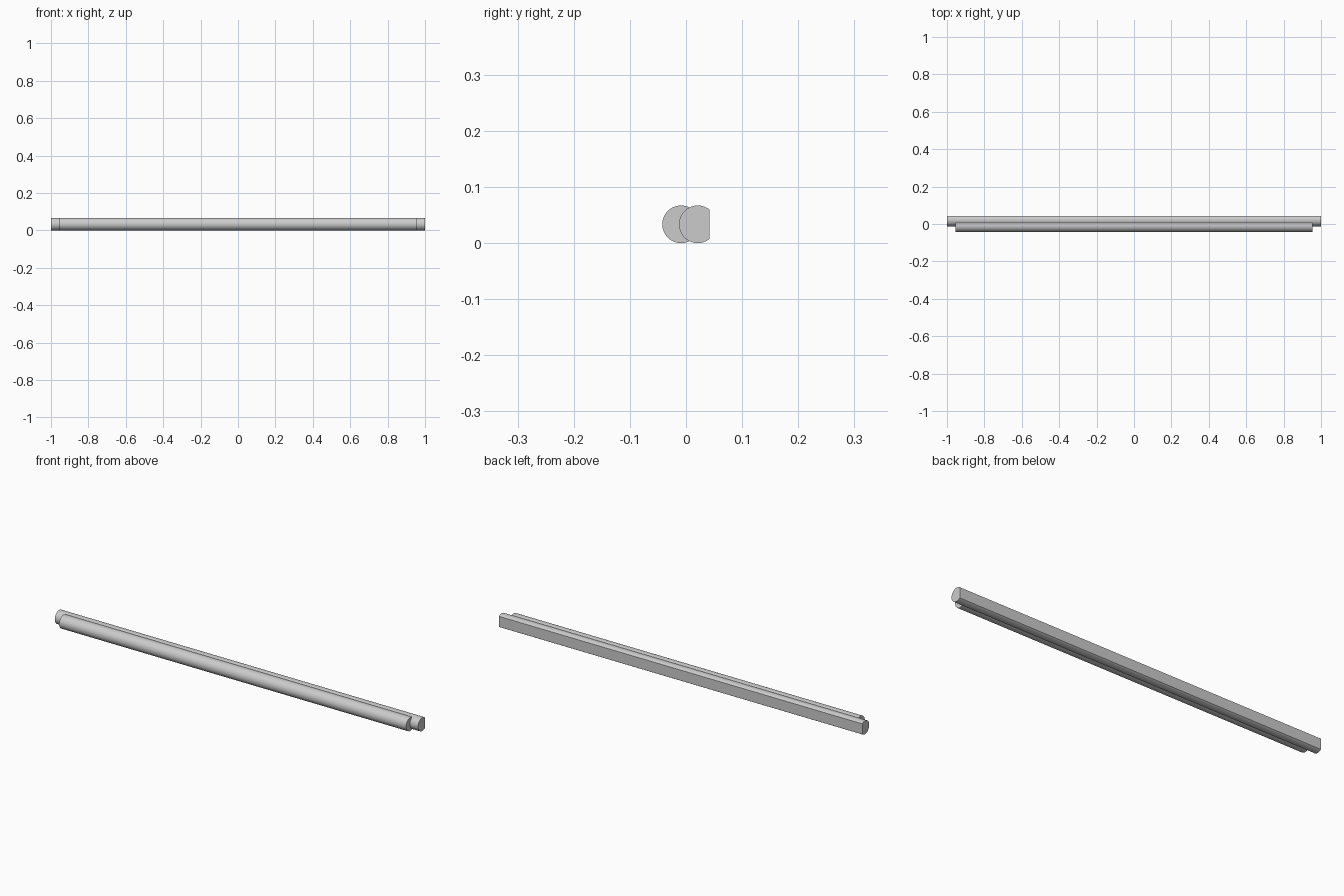
import bpy, bmesh, math

if "Cube" in bpy.data.objects:
    bpy.data.objects.remove(bpy.data.objects["Cube"])

R = 0.0335       # bar radius
FLAT = 0.021     # distance from axis to the flat back
SEGS = 48


def flat_backed_bar(name, half_len, y):
    # round profile with its back sliced flat, extruded along x
    a0 = math.acos(FLAT / R)
    angles = [a0 + (2 * math.pi - 2 * a0) * i / SEGS for i in range(SEGS + 1)]
    bm = bmesh.new()
    ring = [bm.verts.new((-half_len, y + R * math.cos(a), R + R * math.sin(a)))
            for a in angles]
    cap = bm.faces.new(ring)
    ext = bmesh.ops.extrude_face_region(bm, geom=[cap], use_keep_orig=True)
    bmesh.ops.translate(bm, vec=(2 * half_len, 0, 0),
                        verts=[v for v in ext["geom"] if isinstance(v, bmesh.types.BMVert)])
    bmesh.ops.recalc_face_normals(bm, faces=bm.faces)
    mesh = bpy.data.meshes.new(name)
    bm.to_mesh(mesh)
    bm.free()
    obj = bpy.data.objects.new(name, mesh)
    bpy.context.collection.objects.link(obj)
    bpy.ops.object.select_all(action="DESELECT")
    obj.select_set(True)
    bpy.context.view_layer.objects.active = obj
    bpy.ops.object.shade_smooth_by_angle(angle=math.radians(30))


# long rear bar and shorter front bar, overlapping
flat_backed_bar("rear_bar", 1.0, 0.021)
flat_backed_bar("front_bar", 0.955, -0.0088)
